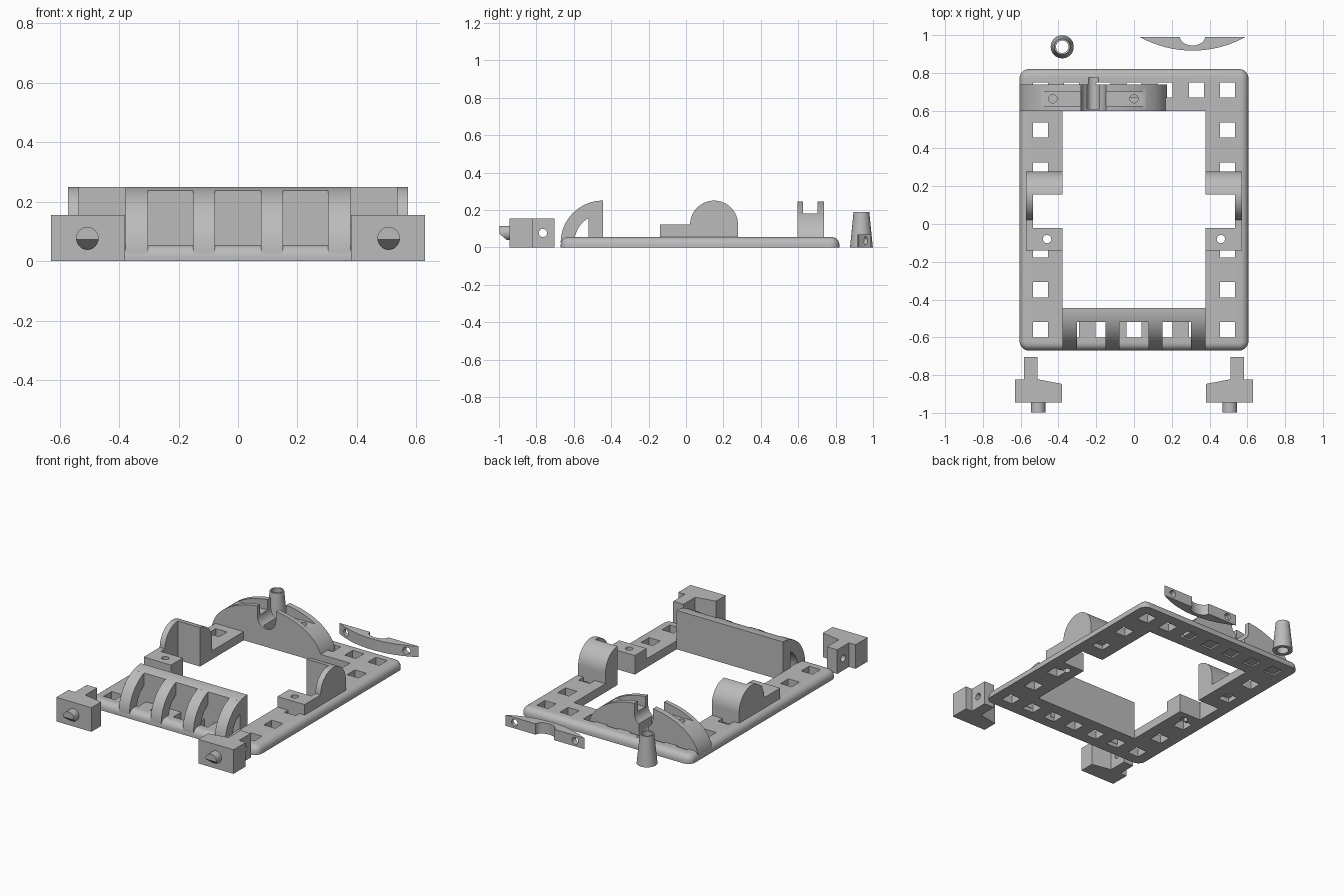
import bpy, bmesh
from math import sin, cos, pi, radians, sqrt
from mathutils import Matrix

cube = bpy.data.objects.get("Cube")
if cube:
    bpy.data.objects.remove(cube)

grey = bpy.data.materials.new("plain grey plastic")
grey.use_nodes = True
grey.diffuse_color = (0.5, 0.5, 0.5, 1)
grey.node_tree.nodes["Principled BSDF"].inputs["Base Color"].default_value = (0.5, 0.5, 0.5, 1)
parts = []


def make(name, bm):
    bmesh.ops.recalc_face_normals(bm, faces=bm.faces)
    mesh = bpy.data.meshes.new(name)
    bm.to_mesh(mesh)
    bm.free()
    obj = bpy.data.objects.new(name, mesh)
    bpy.context.scene.collection.objects.link(obj)
    mesh.materials.append(grey)
    parts.append(obj)
    return obj


def prism(name, pts, axis, lo, hi):
    """Extrude a flat outline along an axis."""
    place = {"x": lambda u, v, w: (w, u, v),
             "y": lambda u, v, w: (u, w, v),
             "z": lambda u, v, w: (u, v, w)}[axis]
    bm = bmesh.new()
    a = [bm.verts.new(place(u, v, lo)) for u, v in pts]
    b = [bm.verts.new(place(u, v, hi)) for u, v in pts]
    bm.faces.new(a)
    bm.faces.new(b)
    for i in range(len(a)):
        j = (i + 1) % len(a)
        bm.faces.new((a[i], a[j], b[j], b[i]))
    return make(name, bm)


def box(name, x0, x1, y0, y1, z0, z1):
    return prism(name, [(x0, y0), (x1, y0), (x1, y1), (x0, y1)], "z", z0, z1)


def arc(cx, cy, rx, ry, start, end, n=24):
    return [(cx + rx * cos(radians(start + (end - start) * i / n)),
             cy + ry * sin(radians(start + (end - start) * i / n))) for i in range(n + 1)]


def rod(name, u, v, r, axis, lo, hi):
    return prism(name, arc(u, v, r, r, 0, 360, 32)[:-1], axis, lo, hi)


def cut(obj, *cutters):
    """Subtract cutters one after another and remove them."""
    for c in cutters:
        mod = obj.modifiers.new("cut", "BOOLEAN")
        mod.operation = "DIFFERENCE"
        mod.solver = "EXACT"
        mod.object = c
        bpy.context.view_layer.update()
        dg = bpy.context.evaluated_depsgraph_get()
        mesh = bpy.data.meshes.new_from_object(obj.evaluated_get(dg))
        obj.modifiers.clear()
        obj.data = mesh
        parts.remove(c)
        bpy.data.objects.remove(c)


def mirrored(obj, name):
    bm = bmesh.new()
    bm.from_mesh(obj.data)
    bm.transform(Matrix.Scale(-1, 4, (1, 0, 0)))
    return make(name, bm)


# Base frame: rounded slab with an opening and a ring of square holes
bm = bmesh.new()
bmesh.ops.create_cube(bm, size=1)
for v in bm.verts:
    v.co = (v.co.x * 1.212, v.co.y * 1.49 + 0.075, (v.co.z + 0.5) * 0.055)
upright = [e for e in bm.edges if abs(e.verts[0].co.z - e.verts[1].co.z) > 0.01]
bmesh.ops.bevel(bm, geom=upright, offset=0.05, segments=8, profile=0.5, affect="EDGES")
rim = [e for e in bm.edges if all(v.co.z > 0.05 for v in e.verts)]
bmesh.ops.bevel(bm, geom=rim, offset=0.04, segments=6, profile=0.5, affect="EDGES")
frame = make("base_frame", bm)
cut(frame, box("opening", -0.378, 0.378, -0.445, 0.597, -1, 1))


def square_hole(x, y):
    cut(frame, box("hole", x - 0.04, x + 0.04, y - 0.04, y + 0.04, -1, 1))


for i in range(7):
    for y in (-0.56, 0.71):
        square_hole(0.165 * (i - 3), y)
for i in (1, 2, 4, 5):
    for x in (-0.495, 0.495):
        square_hole(x, -0.56 + 0.2117 * i)
for s in (-1, 1):
    xs = sorted((s * 0.535, s * 0.3))
    cut(frame, box("notch", *xs, -0.02, 0.155, -1, 1),
        rod("screw", s * 0.46, -0.08, 0.022, "z", -1, 1))

# Front guard: upright wall and four curved ribs
CY, CZ, R, INNER = -0.445, 0.025, 0.225, 0.152
wall_top = [p for p in arc(CY, CZ, R, R, 90, 180, 48) if p[0] > -0.52]
wall_top.append((-0.52, CZ + sqrt(R * R - 0.075 ** 2)))
prism("guard_wall", wall_top + [(-0.52, 0.0), (CY, 0.0)], "x", -0.378, 0.378)
rib = arc(CY, CZ, R, R, 105, 180) + arc(CY, CZ, INNER, INNER, 180, 105)
for i, (x0, x1) in enumerate(((-0.378, -0.303), (-0.152, -0.077),
                              (0.077, 0.152), (0.303, 0.378))):
    prism(f"guard_rib_{i + 1}", rib, "x", x0, x1)

# Side saddles: half-round bearing, thin outer wall and a low screw block
half = arc(0.15, 0.122, 0.128, 0.128, 0, 180, 32)
outline = [(0.278, 0.03)] + half + [(0.022, 0.122), (-0.14, 0.122), (-0.14, 0.03)]
outline = [p for i, p in enumerate(outline) if i == 0 or
           abs(p[0] - outline[i - 1][0]) + abs(p[1] - outline[i - 1][1]) > 0.0001]
saddle = prism("right_saddle", outline, "x", -0.572, -0.378)
cut(saddle, box("gap", -0.535, -0.3, -0.02, 0.155, -1, 1),
    rod("screw", -0.46, -0.08, 0.022, "z", -1, 1))
mirrored(saddle, "left_saddle")

# Rear cradle: half-ellipse bridge with a grooved top and a shaft seat
MID = -0.215
cradle = prism("rear_cradle", arc(MID, 0.01, 0.39, 0.24, 0, 180, 48), "y", 0.597, 0.738)
cut(cradle, box("groove", -0.7, 0.3, 0.625, 0.702, 0.18, 0.4),
    rod("seat", MID, 0.18, 0.066, "y", 0.5, 0.9),
    box("seat_top", MID - 0.066, MID + 0.066, 0.5, 0.9, 0.18, 0.4))
for x in (-0.43, 0.0):
    cut(cradle, rod("screw", x, 0.663, 0.022, "z", 0.03, 0.5))


def slot():
    return prism("slot", arc(MID, 0.075, 0.033, 0.033, 180, 360) +
                 [(MID + 0.033, 0.2), (MID - 0.033, 0.2)], "y", 0.61, 0.775)


cut(cradle, slot())
cut(frame, slot())

# Loose cap lying behind: segment with a half-round notch and two screw holes
cap = prism("cradle_cap", arc(0.31, 0.99, 0.28, 0.072, 180, 360, 1)[:1] +
            [(0.31 + 0.28 * t, 0.99 - 0.072 * (sqrt(0.595 ** 2 - (0.28 * t) ** 2) - 0.525) / 0.07)
             for t in [i / 16 for i in range(-15, 16)]] + [(0.59, 0.99)] +
            arc(0.31, 0.99, 0.066, 0.045, 360, 180, 20), "z", 0, 0.07)
for x in (0.095, 0.525):
    cut(cap, rod("screw", x, 0.036, 0.022, "y", 0.8, 1.2))

# Loose tapered sleeve
bm = bmesh.new()
N = 40
rings = [[bm.verts.new((-0.38 + r * cos(2 * pi * i / N), 0.938 + r * sin(2 * pi * i / N), z))
          for i in range(N)]
         for r, z in ((0.061, 0), (0.042, 0.19), (0.033, 0.19), (0.036, 0))]
for k in range(4):
    a, b = rings[k], rings[(k + 1) % 4]
    for i in range(N):
        j = (i + 1) % N
        bm.faces.new((a[i], a[j], b[j], b[i]))
make("tapered_sleeve", bm)

# Loose front brackets: angled block, rear tab and slanted peg
bracket = prism("right_bracket", [(-0.63, -0.945), (-0.38, -0.945), (-0.38, -0.847),
                                  (-0.51, -0.822), (-0.51, -0.703), (-0.583, -0.703),
                                  (-0.583, -0.822), (-0.63, -0.822)], "z", 0, 0.155)
cut(bracket, rod("pin", -0.765, 0.077, 0.022, "x", -1, 0))
peg = rod("right_peg", -0.507, 0.077, 0.038, "y", -0.998, -0.94)
cut(peg, prism("slant", [(-1.02, 0.09), (-0.945, 0.03), (-0.945, 0.0), (-1.02, 0.0)],
               "x", -0.7, -0.3))
mirrored(bracket, "left_bracket")
mirrored(peg, "left_peg")

# Smooth the curved surfaces, keep real edges crisp
for o in bpy.context.selected_objects:
    o.select_set(False)
for o in parts:
    o.select_set(True)
bpy.context.view_layer.objects.active = frame
bpy.ops.object.shade_smooth_by_angle(angle=radians(30))
